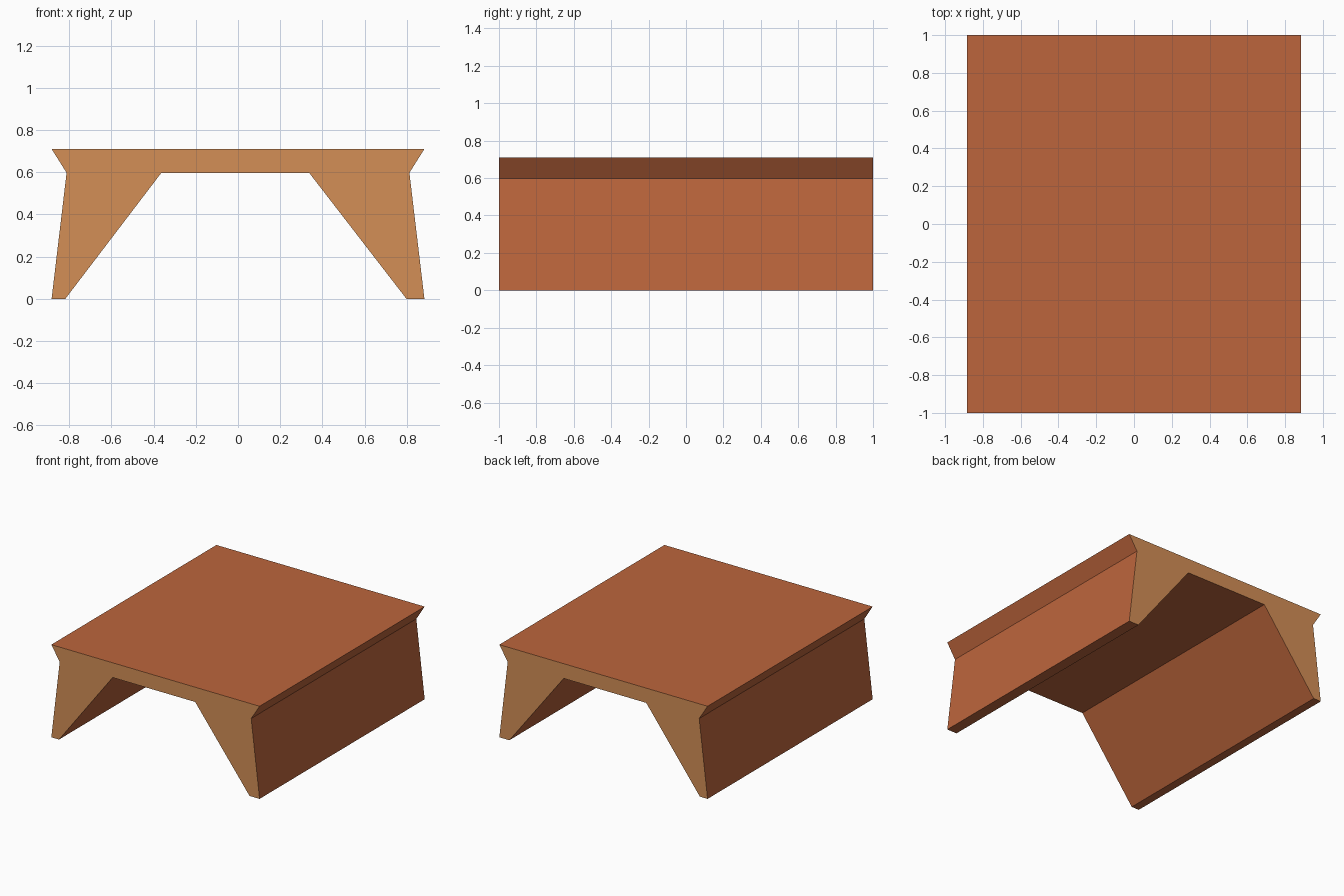
import bpy, bmesh

if "Cube" in bpy.data.objects:
    bpy.data.objects.remove(bpy.data.objects["Cube"])


def material(name, rgb):
    def lin(c):
        c /= 255
        return c / 12.92 if c <= 0.04045 else ((c + 0.055) / 1.055) ** 2.4
    m = bpy.data.materials.new(name)
    m.diffuse_color = (*[lin(c) for c in rgb], 1)
    m.use_nodes = True
    m.node_tree.nodes["Principled BSDF"].inputs["Base Color"].default_value = m.diffuse_color
    return m


# Cross-section of the bridge-shaped block (x, z), seen from the front
profile = [(-0.883, 0), (-0.818, 0), (-0.363, 0.597), (0.337, 0.597),
           (0.798, 0), (0.883, 0), (0.812, 0.597), (0.883, 0.71),
           (-0.883, 0.71), (-0.812, 0.597)]

# Extrude the profile along y
bm = bmesh.new()
front = bm.faces.new([bm.verts.new((x, -1, z)) for x, z in profile])
ext = bmesh.ops.extrude_face_region(bm, geom=[front], use_keep_orig=True)
verts = [g for g in ext["geom"] if isinstance(g, bmesh.types.BMVert)]
bmesh.ops.translate(bm, verts=verts, vec=(0, 2, 0))
bmesh.ops.recalc_face_normals(bm, faces=bm.faces)

# Cut ends are light wood, every long side is red-brown
for f in bm.faces:
    f.material_index = 1 if abs(f.normal.y) > 0.9 else 0

mesh = bpy.data.meshes.new("wooden_arch_block")
bm.to_mesh(mesh)
bm.free()
mesh.materials.append(material("red brown wood", (188, 101, 60)))
mesh.materials.append(material("light cut wood", (212, 143, 86)))
block = bpy.data.objects.new("wooden_arch_block", mesh)
bpy.context.collection.objects.link(block)
